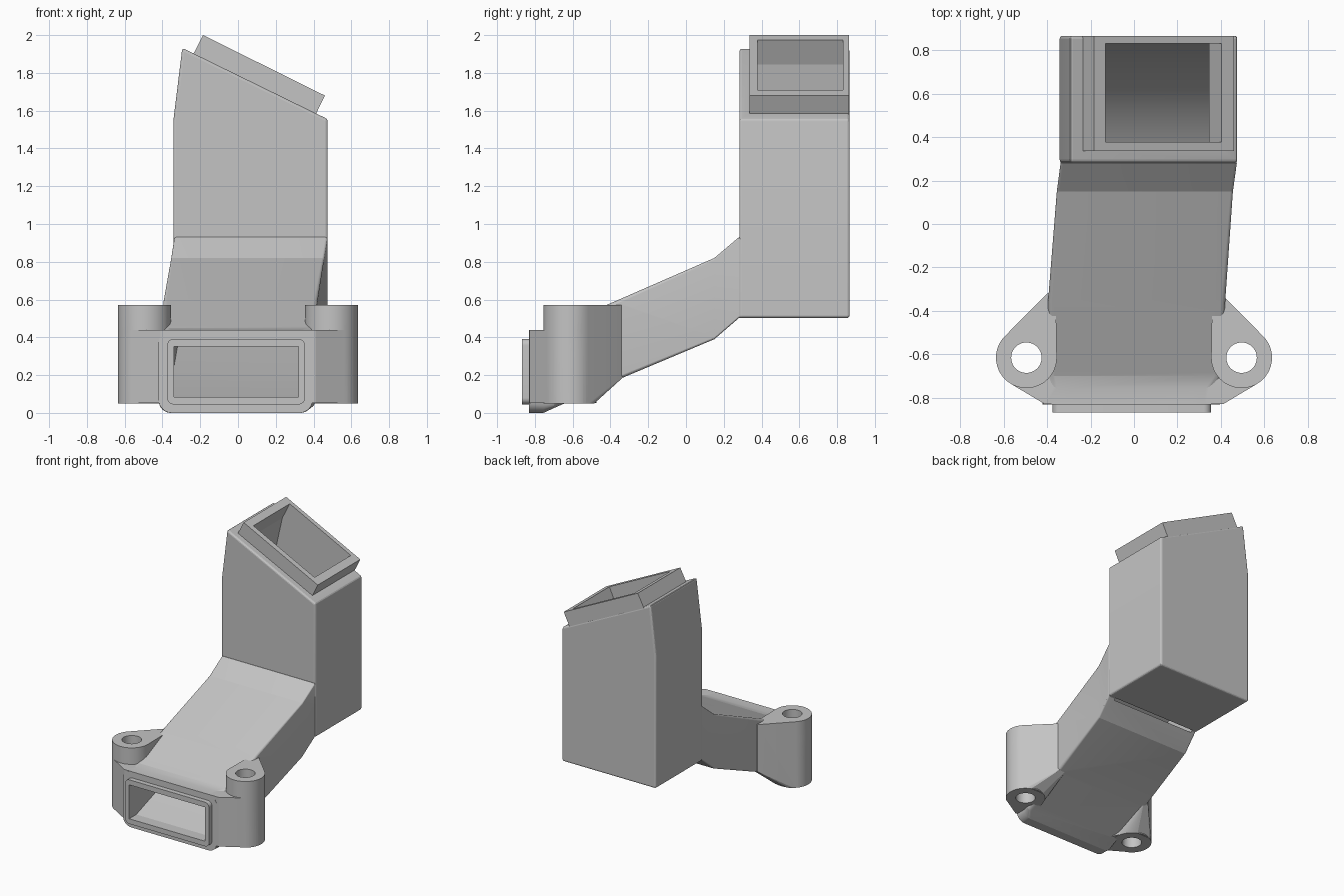
import bpy, bmesh, math
from mathutils import Vector

if "Cube" in bpy.data.objects:
    bpy.data.objects.remove(bpy.data.objects["Cube"], do_unlink=True)

grey = bpy.data.materials.new("light_grey")
grey.use_nodes = True
COLOR = (0.55, 0.55, 0.55, 1)
grey.diffuse_color = COLOR
grey.node_tree.nodes["Principled BSDF"].inputs["Base Color"].default_value = COLOR


def finish(bm, name):
    bmesh.ops.recalc_face_normals(bm, faces=bm.faces)
    mesh = bpy.data.meshes.new(name)
    bm.to_mesh(mesh)
    bm.free()
    mesh.materials.append(grey)
    obj = bpy.data.objects.new(name, mesh)
    bpy.context.collection.objects.link(obj)
    return obj


def ring(xl, xr, low, high, r=0, tilt=0, n=1):
    """Rectangular section from low (y, z) to high (y, z), with rounded corners."""
    low, high = Vector((0, *low)), Vector((0, *high))
    length = (high - low).length
    up = (high - low).normalized()
    corners = [(xr - r, length - r), (xl + r, length - r), (xl + r, r), (xr - r, r)]
    points = []
    for k, (cx, cs) in enumerate(corners):
        for i in range(n):
            a = math.pi / 2 * (k + i / max(n - 1, 1))
            x = cx + r * math.cos(a)
            p = low + up * (cs + r * math.sin(a))
            points.append((x, p.y, p.z - tilt * (x - (xl + xr) / 2)))
    return points


def loft(name, rings):
    bm = bmesh.new()
    rows = [[bm.verts.new(p) for p in pts] for pts in rings]
    n = len(rows[0])
    for a, b in zip(rows, rows[1:]):
        for i in range(n):
            j = (i + 1) % n
            bm.faces.new((a[i], a[j], b[j], b[i]))
    bm.faces.new(rows[0])
    bm.faces.new(rows[-1])
    return finish(bm, name)


def hull(name, points):
    bm = bmesh.new()
    for p in points:
        bm.verts.new(p)
    result = bmesh.ops.convex_hull(bm, input=bm.verts)
    spare = [g for g in result["geom_interior"] if isinstance(g, bmesh.types.BMVert)]
    if spare:
        bmesh.ops.delete(bm, geom=spare, context="VERTS")
    bmesh.ops.dissolve_limit(bm, angle_limit=0.01, verts=bm.verts, edges=bm.edges)
    return finish(bm, name)


def prism(name, outline, y0, y1):
    return hull(name, [(x, y, z) for x, z in outline for y in (y0, y1)])


def disc(x, y, r, z0, z1):
    return [(x + r * math.cos(t * math.tau / 48), y + r * math.sin(t * math.tau / 48), z)
            for t in range(48) for z in (z0, z1)]


def apply(obj, kind, **settings):
    mod = obj.modifiers.new("step", kind)
    for key, value in settings.items():
        setattr(mod, key, value)
    bpy.context.view_layer.objects.active = obj
    bpy.ops.object.modifier_apply(modifier=mod.name)


def combine(obj, other, operation):
    apply(obj, "BOOLEAN", object=other, operation=operation, solver="EXACT")
    bpy.data.objects.remove(other, do_unlink=True)


# Sloping duct outer shell
def shell(xl, xr, y, z0, z1, r):
    return ring(xl, xr, (y, z0), (y, z1), r, n=9)


duct = loft("air_duct", [
    shell(-.42, .395, -.83, 0, .44, .07),
    shell(-.42, .395, -.755, 0, .44, .065),
    shell(-.405, .41, -.70, .025, .45, .04),
    shell(-.395, .42, -.35, .18, .602, .02),
    shell(-.355, .455, .15, .39, .82, .012),
    shell(-.338, .473, .28, .502, .93, .012),
    shell(-.33, .465, .32, .51, .93, .012)])

# Upright box with a slanted top
box = prism("upright_box", [(-.342, .502), (.475, .502), (.475, 1.555),
                            (-.295, 1.932), (-.342, 1.55)], .282, .866)
apply(box, "BEVEL", width=.014, segments=3, limit_method="ANGLE", angle_limit=math.radians(50))
combine(duct, box, "UNION")

# Slanted collar on the outlet
collar = prism("outlet_collar", [(-.185, 2.0), (.46, 1.68), (.375, 1.505), (-.275, 1.825)],
               .335, .864)
combine(duct, collar, "UNION")

# Mounting ears with webs to the duct
for s in (-1, 1):
    x, y, r = s * .495, -.615, .14
    rear = disc(x, y, r, .05, .57)
    rear = [p for p in rear if p[2] > .1 or p[1] < -.48]
    rear += [(s * e, -.32, z) for e in (.36, .40) for z in (.20, .57)]
    combine(duct, hull("ear", rear), "UNION")
    front = disc(x, y, r, .052, .44)
    front += [(s * e, -.829, z) for e in (.25, .41) for z in (.052, .44)]
    combine(duct, hull("front_web", front), "UNION")

# Rounded lip around the inlet
lip = loft("inlet_lip", [ring(-.375, .355, (y, .045), (y, .392), .035, n=9)
                         for y in (-.868, -.80)])
combine(duct, lip, "UNION")

# Hollow passage with a curved elbow
passage = [ring(-.34, .32, (y, .085), (y, .352)) for y in (-.92, -.78)]
passage.append(ring(-.345, .37, (-.40, .21), (-.40, .53)))


def bend(a, b, c, t):
    a, b, c = Vector(a), Vector(b), Vector(c)
    return a * (1 - t) ** 2 + b * 2 * t * (1 - t) + c * t * t


STEPS = 12
for i in range(STEPS + 1):
    t = i / STEPS
    passage.append(ring(-.305 + .015 * t, .41 + .015 * t,
                        bend((.15, .44), (.72, .66), (.83, 1.25), t),
                        bend((.15, .77), (.36, .87), (.378, 1.25), t)))
passage.append(ring(-.29, .425, (.83, 1.42), (.378, 1.42)))
passage.append(ring(-.195, .345, (.83, 1.71), (.378, 1.71), tilt=.496))
passage.append(ring(-.108, .422, (.83, 1.886), (.378, 1.886), tilt=.496))
combine(duct, loft("passage_cutter", passage), "DIFFERENCE")

# Bolt holes
for s in (-1, 1):
    combine(duct, hull("bolt_hole_cutter", disc(s * .495, -.615, .07, -.1, .8)), "DIFFERENCE")

bpy.ops.object.select_all(action="DESELECT")
duct.select_set(True)
bpy.context.view_layer.objects.active = duct
bpy.ops.object.shade_smooth_by_angle(angle=math.radians(12))
